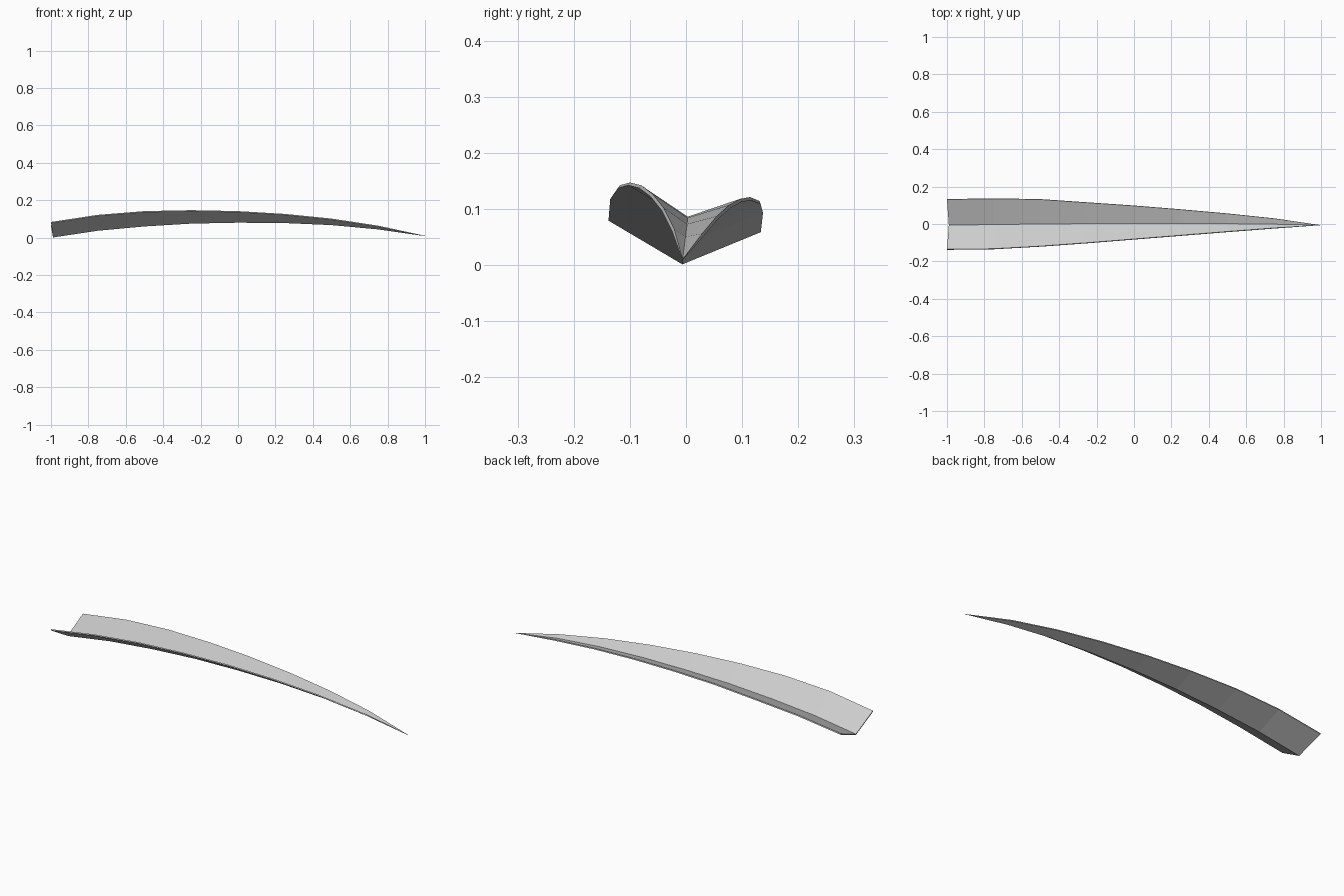
import bpy
import bmesh

cube = bpy.data.objects.get("Cube")
if cube:
    bpy.data.objects.remove(cube)

# One flat grey for the whole blade
grey = bpy.data.materials.new("plain grey")
grey.use_nodes = True
colour = (0.6, 0.6, 0.6, 1)
grey.diffuse_color = colour
grey.node_tree.nodes["Principled BSDF"].inputs["Base Color"].default_value = colour

# Upper surface (y, z) at even steps from the cut base towards the tip
front_edge = [(-.135, .084), (-.132, .122), (-.118, .142), (-.1, .147),
              (-.08, .142), (-.06, .127), (-.04, .102), (-.021, .064)]
spine = [(-.006, .007), (-.003, .043), (0, .066), (.002, .081),
         (.003, .086), (.003, .084), (.002, .073), (-.001, .05)]
back_edge = [(.131, .064), (.135, .098), (.131, .114), (.114, .121),
             (.097, .118), (.077, .107), (.055, .087), (.029, .056)]
tip = (1, -.006, .01)

bm = bmesh.new()


def add_line(points, base_x):
    """Vertices of one lengthwise line of the blade."""
    return [bm.verts.new((base_x if i == 0 else -1 + i / 4, y, z))
            for i, (y, z) in enumerate(points)]


lines = [add_line(front_edge, -1), add_line(spine, -.99), add_line(back_edge, -1)]
end = bm.verts.new(tip)

# Two folded halves meeting at the spine and closing at the tip
for low, high in zip(lines, lines[1:]):
    for i in range(len(low) - 1):
        bm.faces.new((low[i], low[i + 1], high[i + 1], high[i]))
    bm.faces.new((low[-1], end, high[-1]))

mesh = bpy.data.meshes.new("leaf_blade")
bm.to_mesh(mesh)
bm.free()
mesh.materials.append(grey)
blade = bpy.data.objects.new("leaf_blade", mesh)
bpy.context.collection.objects.link(blade)

# Thin out the tip and give the blade its thickness underneath
group = blade.vertex_groups.new(name="thickness")
group.add(list(range(len(mesh.vertices) - 1)), 1, "REPLACE")
solid = blade.modifiers.new("thickness", "SOLIDIFY")
solid.thickness = .006
solid.offset = -1
solid.vertex_group = group.name
solid.thickness_vertex_group = .3
